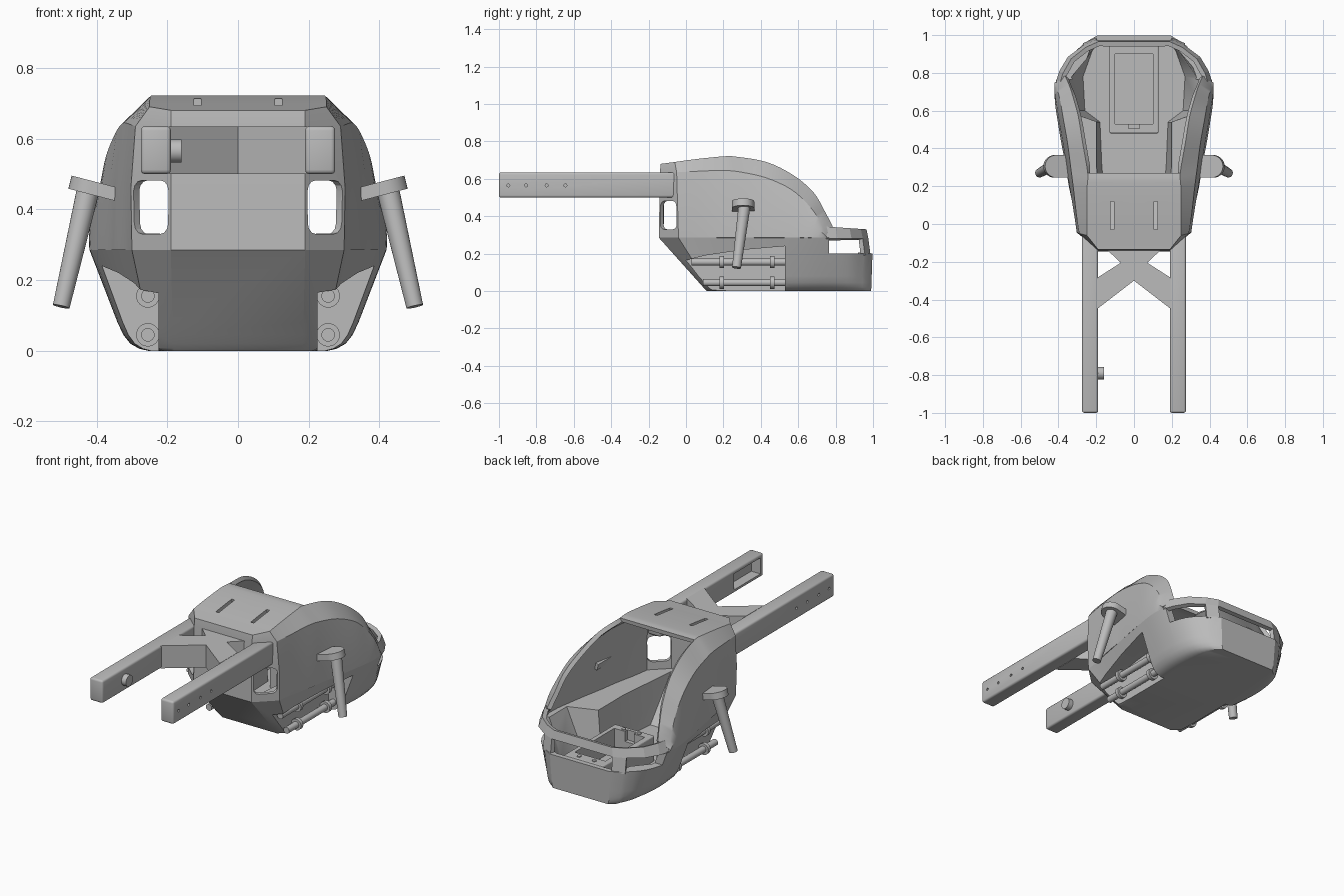
import bpy, bmesh, math
from mathutils import Vector, Matrix

if "Cube" in bpy.data.objects:
    bpy.data.objects.remove(bpy.data.objects["Cube"])

grey = bpy.data.materials.new("plain_grey")
grey.use_nodes = True
COLOUR = (0.5, 0.5, 0.5, 1)
grey.diffuse_color = COLOUR
grey.node_tree.nodes["Principled BSDF"].inputs["Base Color"].default_value = COLOUR


def finish(name, bm, recalc=True):
    if recalc:
        bmesh.ops.recalc_face_normals(bm, faces=bm.faces)
    me = bpy.data.meshes.new(name)
    bm.to_mesh(me)
    bm.free()
    me.materials.append(grey)
    ob = bpy.data.objects.new(name, me)
    bpy.context.collection.objects.link(ob)
    return ob


def activate(ob):
    bpy.ops.object.select_all(action='DESELECT')
    ob.select_set(True)
    bpy.context.view_layer.objects.active = ob


def apply(ob, kind, **settings):
    mod = ob.modifiers.new(kind.lower(), kind)
    for key, value in settings.items():
        setattr(mod, key, value)
    activate(ob)
    bpy.ops.object.modifier_apply(modifier=mod.name)


def smooth(ob, angle=30):
    activate(ob)
    bpy.ops.object.shade_smooth_by_angle(angle=math.radians(angle))


def cut(ob, *cutters):
    for c in cutters:
        apply(ob, 'BOOLEAN', operation='DIFFERENCE', solver='EXACT', object=c)
        bpy.data.objects.remove(c)


def loft(name, rings):
    """Closed solid through rings with equal point counts."""
    bm = bmesh.new()
    vs = [[bm.verts.new(p) for p in ring] for ring in rings]
    n = len(vs[0])
    for a, b in zip(vs, vs[1:]):
        for i in range(n):
            j = (i + 1) % n
            bm.faces.new((a[i], a[j], b[j], b[i]))
    bm.faces.new(vs[0][::-1])
    bm.faces.new(vs[-1])
    return finish(name, bm)


def box(name, x, y, z, bevel=0.0, turn=0.0):
    """Box from three (low, high) ranges, turned about its own upright axis."""
    bm = bmesh.new()
    bmesh.ops.create_cube(bm, size=1)
    size = [b - a for a, b in (x, y, z)]
    mid = [(a + b) / 2 for a, b in (x, y, z)]
    bmesh.ops.transform(bm, verts=bm.verts, matrix=Matrix.Translation(mid)
                        @ Matrix.Rotation(turn, 4, 'Z') @ Matrix.Diagonal((*size, 1)))
    if bevel:
        bmesh.ops.bevel(bm, geom=bm.edges[:], offset=bevel, segments=3, affect='EDGES', profile=0.5)
    return finish(name, bm)


def rod(name, a, b, r1, r2=None, sides=24):
    a, b = Vector(a), Vector(b)
    bm = bmesh.new()
    bmesh.ops.create_cone(bm, cap_ends=True, segments=sides, radius1=r1,
                          radius2=r2 or r1, depth=(b - a).length)
    turn = (b - a).to_track_quat('Z', 'Y').to_matrix().to_4x4()
    bmesh.ops.transform(bm, verts=bm.verts, matrix=Matrix.Translation((a + b) / 2) @ turn)
    ob = finish(name, bm)
    smooth(ob)
    return ob


def spline(pts, k):
    """Smooth resampling of points of any dimension, k steps per span."""
    out = []
    for i in range(len(pts) - 1):
        p0, p1, p2, p3 = (pts[min(max(i + d, 0), len(pts) - 1)] for d in (-1, 0, 1, 2))
        for s in range(k):
            t = s / k
            out.append([(2 * b + (c - a) * t + (2 * a - 5 * b + 4 * c - d) * t * t
                         + (3 * b - a - 3 * c + d) * t ** 3) / 2
                        for a, b, c, d in zip(p0, p1, p2, p3)])
    return out + [list(pts[-1])]


def mirrored(half, z):
    right = [(x, y, z) for x, y in half]
    return right + [(-x, y, z) for x, y in half[::-1]]


# Lower hull: top and bottom plan outlines as (top x, top y, bottom x, bottom y)
WAIST = 0.285
plan = [(.30, -.04, .21, .14), (.313, .05, .22, .2), (.36, .3, .235, .38),
        (.405, .55, .25, .57), (.42, .68, .255, .69), (.405, .79, .25, .80),
        (.355, .885, .24, .89), (.27, .96, .215, .96)]
plan = [(.19, -.145, .18, .11)] + spline(plan, 3) + [(.2, 1.0, .18, .99)]
rings = []
for z, f in ((0, 0), (.006, .15), (.02, .3), (.045, .42), (.08, .52), (WAIST, 1)):
    t = z / WAIST
    rings.append(mirrored([(bx + (tx - bx) * f, by + (ty - by) * t)
                           for tx, ty, bx, by in plan], z))
hull = loft("lower_hull", rings)
cavity = [(.15, .12, .16, -.1), (.17, .3, .2, .3), (.18, .54, .2, .54), (.26, .6, .37, .6),
          (.27, .78, .37, .78), (.22, .92, .24, .93), (.17, .965, .18, .97)]
cut(hull,
    loft("cavity_cutter", [mirrored([(a, b) for a, b, _, _ in cavity], .05),
                           mirrored([(c, d) for _, _, c, d in cavity], .3)]),
    box("rear_opening_cutter", (-.6, .6), (.765, 1.2), (.2, .4)))
recess = [(-.1, .14), (.1, .19), (.3, .22), (.53, .24), (.53, -.02), (-.1, -.02)]
for s in (1, -1):
    cut(hull, loft("recess_cutter", [[(s * x, y, z) for y, z in recess] for x in (.225, .6)]))
smooth(hull)

# Upper shell: waist, shoulder and rail edge at each station, front to back
stations = [((.30, -.04), (.29, -.05, .635), (.25, -.06, .69)),
            ((.313, .05), (.305, .05, .64), (.25, .05, .705)),
            ((.345, .2), (.322, .2, .645), (.248, .2, .72)),
            ((.36, .3), (.335, .3, .635), (.245, .27, .718)),
            ((.385, .43), (.352, .43, .605), (.272, .43, .69)),
            ((.405, .55), (.375, .56, .545), (.295, .57, .622)),
            ((.417, .63), (.39, .65, .465), (.325, .68, .53)),
            ((.42, .69), (.405, .71, .385), (.345, .74, .43)),
            ((.415, .75), (.412, .75, .30), (.365, .785, .345))]
STEPS = 4
flat = spline([(*w, *c, *r) for w, c, r in stations], STEPS)
flat = [(0, -.145, 0, -.14, .635, 0, -.135, .68), (.19, -.145, .19, -.14, .635, .19, -.135, .68)] + flat
roof_end = 2 + 3 * STEPS
bm = bmesh.new()
grid = []
for i, (wx, wy, cx, cy, cz, rx, ry, rz) in enumerate(flat):
    waist, shoulder = Vector((wx, wy, WAIST)), Vector((cx, cy, cz))
    middle = (waist + shoulder) / 2 + Vector((.008 if i > 1 else 0, 0, 0))
    col = [waist, middle, shoulder, Vector((rx, ry, rz))]
    if 1 <= i <= roof_end:
        col.append(Vector((0, ry, rz)))
    grid.append([bm.verts.new(p) for p in col])
for a, b in zip(grid, grid[1:]):
    for r in range(min(len(a), len(b)) - 1):
        bm.faces.new((a[r], b[r], b[r + 1], a[r + 1]))
bmesh.ops.remove_doubles(bm, verts=bm.verts, dist=1e-4)
shell = finish("upper_shell", bm, recalc=False)
apply(shell, 'MIRROR', use_clip=True)
apply(shell, 'SOLIDIFY', thickness=.025, offset=-1)
for s in (1, -1):
    cut(shell,
        box("window_cutter", (s * .242 - .065, s * .242 + .065), (-.17, -.01), (.33, .482),
            bevel=.03, turn=s * math.radians(43.7)),
        box("slot_cutter", (s * .115 - .01, s * .115 + .01), (-.03, .12), (.6, .8)))
smooth(shell)

# Rear rim with the posts that divide the rear openings
rim = [(0, .975), (.2, .975), (.27, .945), (.35, .885), (.395, .81), (.415, .75)]
bm = bmesh.new()
cols = []
for x, y in rim:
    top = .33 + .015 * (1 - (y - .75) / .225)
    cols.append([bm.verts.new(p) for p in ((x, y + .012, .19), (x, y, .28), (x * .95, y - .01, top))])
for i, (a, b) in enumerate(zip(cols, cols[1:])):
    for r in ((0, 1) if i == 1 else (1,)):
        bm.faces.new((b[r], a[r], a[r + 1], b[r + 1]))
loose = [v for v in bm.verts if not v.link_faces]
bmesh.ops.delete(bm, geom=loose, context='VERTS')
rear_rim = finish("rear_rim", bm, recalc=False)
apply(rear_rim, 'MIRROR')
apply(rear_rim, 'SOLIDIFY', thickness=.025, offset=-1)

# Console tray inside
tray = box("console_tray", (-.13, .13), (.48, .965), (.04, .2), bevel=.008)
cut(tray, box("tray_cutter", (-.1, .1), (.53, .9), (.07, .3)),
    box("notch_cutter", (-.03, .03), (.505, .56), (.14, .3)))
for x in (-.05, .05):
    for y in (.512, .932):
        rod("tray_screw", (x, y, .19), (x, y, .205), .012)

# Long front arms
for s, side in ((1, "left"), (-1, "right")):
    arm = box(side + "_arm", sorted((s * .19, s * .275)), (-1, -.03), (.5, .635), bevel=.012)
    if s > 0:
        cut(arm, box("pocket_cutter", (.1, .25), (-.97, -.72), (.52, .615)))
    for y in (-.95, -.855, -.745, -.645):
        cut(arm, rod("hole_cutter", (s * .265, y, .565), (s * .3, y, .565), .008, sides=12))
    smooth(arm)
rod("arm_knob", (-.2, -.79, .565), (-.16, -.79, .565), .033)

# Crossed brace between the arms
brace = [(0, -.30), (.195, -.45), (.195, -.285), (.07, -.205), (.15, -.13)]
outline = brace + [(-x, y) for x, y in brace[:0:-1]]
loft("cross_brace", [[(x, y, z) for x, y in outline] for z in (.5, .634)])

# Side pegs on rounded brackets, and the paired tubes in the side recesses
for s, side in ((1, "left"), (-1, "right")):
    bracket = []
    for lift in (0, .037):
        ring = [(.33, .245), (.33, .365)]
        ring += [(.42 + .06 * math.cos(a), .305 + .06 * math.sin(a))
                 for a in (math.pi * (.5 - k / 16) for k in range(17))]
        bracket.append([(s * (x - lift * .25), y, .422 + (x - .34) * .26 + lift) for x, y in ring])
    smooth(loft(side + "_peg_bracket", bracket))
    rod(side + "_peg", (s * .425, .312, .45), (s * .5, .27, .125), .032, .024)
    for z, start in ((.155, .03), (.045, .09)):
        x = s * .255
        rod(side + "_tube", (x, start, z), (x, .54, z), .019)
        for y in (.18, .45):
            rod(side + "_tube_collar", (x, y, z), (x, y + .022, z), .033)
